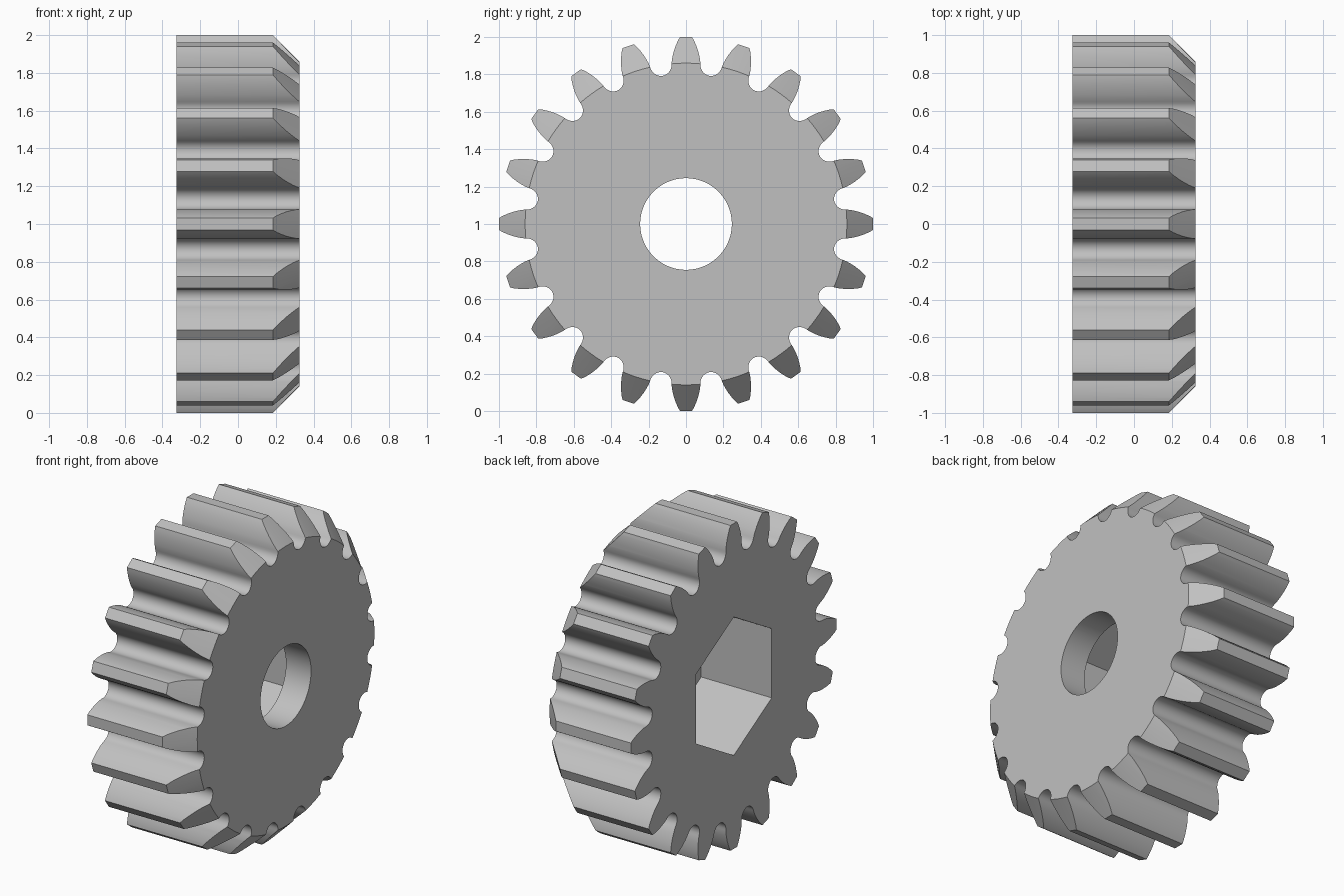
import bpy, bmesh
from math import sin, cos, asin, pi, radians
from mathutils import Matrix

if "Cube" in bpy.data.objects:
    bpy.data.objects.remove(bpy.data.objects["Cube"])

TEETH = 20
HALF = 0.325            # half thickness along x
PITCH = 2 * pi / TEETH
FOOT_R = 0.86           # radius where flank meets root fillet
FILLET = 0.058          # depth of the root fillet

steel = bpy.data.materials.new("grey metal")
steel.use_nodes = True
colour = (0.53, 0.53, 0.53, 1)
steel.diffuse_color = colour
steel.node_tree.nodes["Principled BSDF"].inputs["Base Color"].default_value = colour


def add_object(name, bm):
    bmesh.ops.recalc_face_normals(bm, faces=bm.faces)
    mesh = bpy.data.meshes.new(name)
    bm.to_mesh(mesh)
    bm.free()
    mesh.materials.append(steel)
    obj = bpy.data.objects.new(name, mesh)
    bpy.context.collection.objects.link(obj)
    return obj


def cutter(name, sides, r1, r2, x1, x2, turn=0.0):
    """Solid of revolution along x, from radius r1 at x1 to r2 at x2."""
    bm = bmesh.new()
    place = (Matrix.Translation(((x1 + x2) / 2, 0, 1))
             @ Matrix.Rotation(pi / 2, 4, 'Y') @ Matrix.Rotation(turn, 4, 'Z'))
    bmesh.ops.create_cone(bm, cap_ends=True, segments=sides, radius1=r1,
                          radius2=r2, depth=x2 - x1, matrix=place)
    obj = add_object(name, bm)
    obj.hide_render = True
    return obj


# Tooth profile: one flank as (radius, half angle), from tip to foot
flank = [(r, asin(w / r)) for r, w in
         ((1.0, 0.032), (0.98, 0.044), (0.955, 0.055), (0.93, 0.064),
          (0.90, 0.072), (0.88, 0.0755), (FOOT_R, 0.077))]
gap = PITCH / 2 - flank[-1][1]
outline = []
for i in range(TEETH):
    mid = i * PITCH
    outline += [(r, mid - a) for r, a in reversed(flank)]
    outline += [(r, mid + a) for r, a in flank]
    for k in range(1, 14):
        t = pi * k / 14
        outline.append((FOOT_R - FILLET * sin(t), mid + PITCH / 2 - gap * cos(t)))

# Toothed blank
bm = bmesh.new()
base = bm.faces.new([bm.verts.new((-HALF, r * sin(a), 1 + r * cos(a)))
                     for r, a in outline])
side = bmesh.ops.extrude_face_region(bm, geom=[base])
bmesh.ops.translate(bm, vec=(2 * HALF, 0, 0),
                    verts=[v for v in side["geom"] if isinstance(v, bmesh.types.BMVert)])
gear = add_object("gear_wheel", bm)

# Tooth chamfer, round bore and hexagonal pocket
steps = [
    (cutter("chamfer_cone", 160, 1.585, 0.785, -0.4, 0.4), 'INTERSECT'),
    (cutter("bore_cutter", 96, 0.245, 0.245, -0.2, 0.5), 'DIFFERENCE'),
    (cutter("hexagon_cutter", 6, 0.425, 0.425, -0.5, 0.155), 'DIFFERENCE'),
]
# Make sure a hexagon corner points straight up
hexagon = steps[2][0]
if max(v.co.z for v in hexagon.data.vertices) < 1.42:
    hexagon.data.transform(Matrix.Translation((0, 0, 1))
                           @ Matrix.Rotation(radians(30), 4, 'X')
                           @ Matrix.Translation((0, 0, -1)))

bpy.ops.object.select_all(action='DESELECT')
bpy.context.view_layer.objects.active = gear
gear.select_set(True)
for tool, operation in steps:
    mod = gear.modifiers.new(tool.name, 'BOOLEAN')
    mod.operation = operation
    mod.solver = 'EXACT'
    mod.object = tool
    bpy.ops.object.modifier_apply(modifier=mod.name)
    bpy.data.objects.remove(tool)

bpy.ops.object.shade_smooth_by_angle(angle=radians(30))
